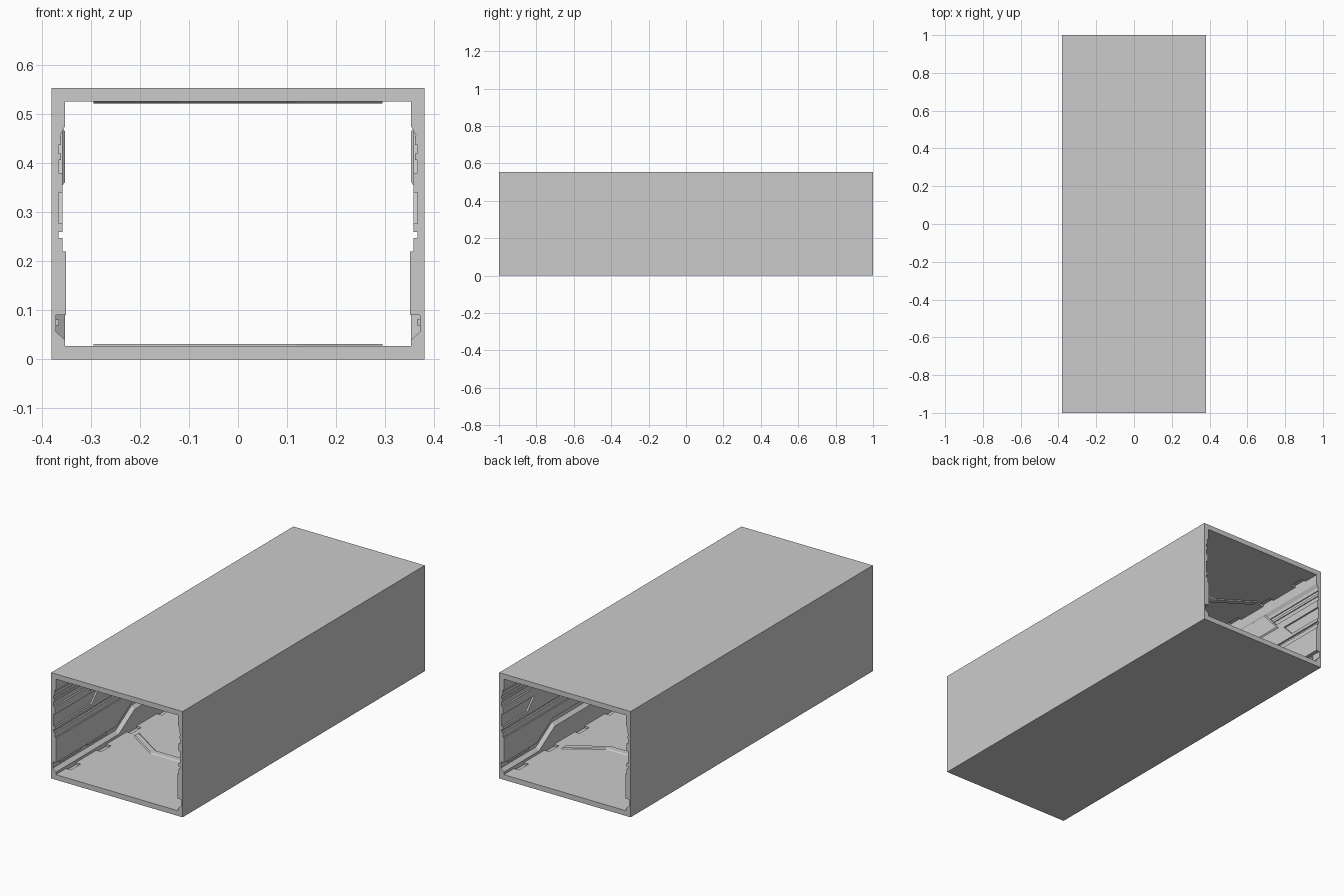
import bpy, bmesh

if "Cube" in bpy.data.objects:
    bpy.data.objects.remove(bpy.data.objects["Cube"])

W, H, IW, T = 0.38, 0.553, 0.353, 0.027   # outer half width, height, inner half width, slab


def finish(bm, name, mirror_x=True, mirror_z=False):
    bmesh.ops.recalc_face_normals(bm, faces=bm.faces)
    me = bpy.data.meshes.new(name)
    bm.to_mesh(me)
    bm.free()
    ob = bpy.data.objects.new(name, me)
    bpy.context.collection.objects.link(ob)
    if mirror_x or mirror_z:
        # shift data so the object origin sits on the mirror planes
        for v in me.vertices:
            v.co.z -= H / 2
        ob.location.z = H / 2
        m = ob.modifiers.new("mirror", 'MIRROR')
        m.use_axis = (mirror_x, False, mirror_z)
    return ob


def add_box(bm, x0, x1, y0, y1, z0, z1):
    vs = bmesh.ops.create_cube(bm, size=1)["verts"]
    for v in vs:
        v.co = (x1 if v.co.x > 0 else x0, y1 if v.co.y > 0 else y0, z1 if v.co.z > 0 else z0)


def loft(bm, rings):
    rows = [[bm.verts.new(p) for p in r] for r in rings]
    n = len(rows[0])
    for a, b in zip(rows, rows[1:]):
        for i in range(n):
            j = (i + 1) % n
            bm.faces.new((a[i], a[j], b[j], b[i]))
    bm.faces.new(rows[0])
    bm.faces.new(rows[-1])


def rail(name, path, section, floor=None):
    """Sweep a section of (x, dz) along a wall path of (y, z); dz None drops to the floor."""
    bm = bmesh.new()
    loft(bm, [[(x, y, floor if dz is None else z + dz) for x, dz in section] for y, z in path])
    return finish(bm, name)


# Outer shell: closed rectangular tube with a thin side skin
bm = bmesh.new()
outer = [(-W, 0), (W, 0), (W, H), (-W, H)]
inner = [(-0.371, 0.017), (0.371, 0.017), (0.371, H - 0.017), (-0.371, H - 0.017)]
loops = [[bm.verts.new((x, y, z)) for x, z in p] for y in (-1, 1) for p in (outer, inner)]
for i in range(4):
    j = (i + 1) % 4
    for a, b in ((0, 1), (2, 3), (0, 2), (1, 3)):
        bm.faces.new((loops[a][i], loops[a][j], loops[b][j], loops[b][i]))
finish(bm, "outer_shell", mirror_x=False)

# Floor and ceiling plates, with rows of shallow pockets left open along both edges
bm = bmesh.new()
add_box(bm, 0, 0.325, -1, 1, 0.017, T)
add_box(bm, IW, 0.371, -1, 1, 0.017, T)
y = -1.0
for k in range(8):
    c = -0.875 + 0.25 * k
    add_box(bm, 0.325, IW, y, c - 0.04, 0.017, T)
    y = c + 0.04
add_box(bm, 0.325, IW, y, 1, 0.017, T)
finish(bm, "floor_and_ceiling_plates", mirror_z=True)

# Bent cross ridges on floor and ceiling
bm = bmesh.new()
for yc in (-0.53, 0.47):
    path = [(0, yc), (0.12, yc), (0.295, yc + 0.115)]
    loft(bm, [[(x, y - 0.025, T - 0.002), (x, y - 0.015, T + 0.004),
               (x, y + 0.015, T + 0.004), (x, y + 0.025, T - 0.002)] for x, y in path])
finish(bm, "cross_ridges", mirror_z=True)


def bent(z, lift=0.08, shift=0.0):
    a = shift
    return [(-1, z), (-0.48 - a, z), (-0.35 - a, z + lift), (0.58 + a, z + lift),
            (0.71 + a, z), (1, z)]


def straight(z, a=-1, b=1):
    return [(a, z), (b, z)]


def slab(x, lo, hi, c=0.0):
    return [(0.374, lo), (x, lo + c), (x, hi - c), (0.374, hi)]


# Skirting with a sloped top that steps up along the middle of the wall
rail("skirting", bent(0.04), [(0.374, None), (IW, None), (IW, 0), (0.371, 0.016), (0.374, 0.016)], T)

# Lower wall panel following the skirting bend
bm = bmesh.new()
low = bent(0.09, 0.08, 0.02)
loft(bm, [[(0.374, y, z), (0.351, y, z), (0.351, y, 0.22), (0.374, y, 0.22)] for y, z in low])
finish(bm, "lower_wall_panel")

# Short filler ribs in the recess between skirting and panel
for i, (a, b) in enumerate(((-0.95, -0.78), (-0.72, -0.56), (0.78, 0.95))):
    rail(f"recess_rib_{i}", straight(0.075, a, b), slab(0.365, -0.006, 0.006))

# Middle wall: backing and long strips with grooves left between them
rail("middle_backing", straight(0.22), slab(0.366, 0, 0.245))
strips = [(0.22, 0.247), (0.26, 0.277), (0.34, 0.38), (0.407, 0.42), (0.437, 0.456)]
for i, (a, b) in enumerate(strips):
    rail(f"middle_strip_{i}", straight(a), slab(0.3575 if i < 3 else 0.361, 0, b - a))

# Stepped inserts lying in the wide groove
for i, (a, b) in enumerate(((-0.7, -0.3), (-0.15, 0.3), (0.45, 0.8))):
    bm = bmesh.new()
    pts = [(a, 0.277), (a + 0.06, 0.34), (b - 0.06, 0.34), (b, 0.277)]
    loft(bm, [[(x, y, z) for y, z in pts] for x in (0.37, 0.3575)])
    finish(bm, f"groove_insert_{i}")

# Raised plates on the upper wall with slanted ends
for i, (a, b) in enumerate(((-0.72, -0.12), (0.08, 0.7))):
    bm = bmesh.new()
    pts = [(a, 0.355), (a + 0.1, 0.47), (b - 0.1, 0.47), (b, 0.355)]
    top = [(a + 0.012, 0.362), (a + 0.105, 0.465), (b - 0.105, 0.465), (b - 0.012, 0.362)]
    loft(bm, [[(0.37, y, z) for y, z in pts], [(0.358, y, z) for y, z in pts],
              [(0.3525, y, z) for y, z in top]])
    finish(bm, f"upper_plate_{i}")

# Upper wall band with a chamfered underside
rail("upper_wall_band", straight(0.456),
     [(0.374, 0), (0.363, 0), (IW, 0.019), (IW, 0.075), (0.374, 0.075)])
